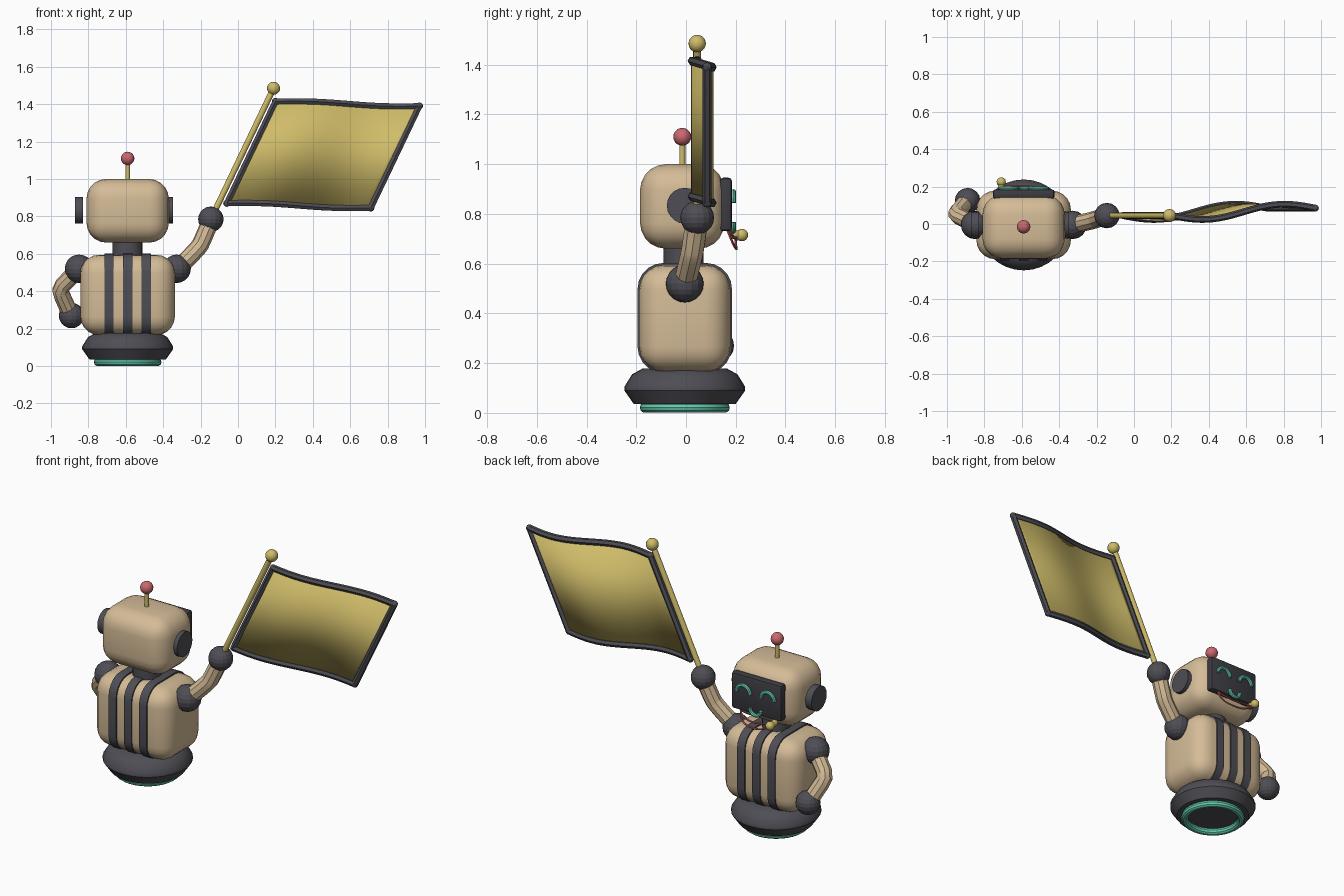
import bpy, bmesh, math
from mathutils import Vector

cube = bpy.data.objects.get("Cube")
if cube:
    bpy.data.objects.remove(cube, do_unlink=True)


def material(name, rgb):
    m = bpy.data.materials.new(name)
    m.use_nodes = True
    m.diffuse_color = (*rgb, 1)
    m.node_tree.nodes["Principled BSDF"].inputs["Base Color"].default_value = (*rgb, 1)
    return m


TAN = material("tan", (0.66, 0.50, 0.31))
DARK = material("dark grey", (0.075, 0.075, 0.09))
SCREEN = material("screen black", (0.045, 0.045, 0.055))
GOLD = material("gold", (0.62, 0.50, 0.14))
RED = material("red", (0.60, 0.14, 0.16))
TEAL = material("teal", (0.13, 0.60, 0.43))
CX = -0.59  # body axis


def finish(name, mat, smooth=True):
    ob = bpy.context.object
    ob.name = ob.data.name = name
    ob.data.materials.clear()
    ob.data.materials.append(mat)
    if smooth:
        bpy.ops.object.shade_smooth_by_angle(angle=math.radians(35))
    return ob


def ball(name, mat, loc, r, seg=16, rings=10, smooth=True):
    bpy.ops.mesh.primitive_uv_sphere_add(segments=seg, ring_count=rings, radius=r, location=loc)
    return finish(name, mat, smooth)


def rod(name, mat, a, b, r, sides=20):
    a, b = Vector(a), Vector(b)
    bpy.ops.mesh.primitive_cylinder_add(vertices=sides, radius=r, depth=(b - a).length,
                                        location=(a + b) / 2)
    bpy.context.object.rotation_euler = (b - a).to_track_quat("Z", "Y").to_euler()
    return finish(name, mat)


def box(name, mat, loc, size, bevel, segments=5, along_x=False):
    bpy.ops.mesh.primitive_cube_add(size=1, location=loc)
    ob = bpy.context.object
    bm = bmesh.new()
    bm.from_mesh(ob.data)
    for v in bm.verts:
        v.co = Vector(c * s for c, s in zip(v.co, size))
    edges = [e for e in bm.edges
             if not along_x or abs(e.verts[0].co.x - e.verts[1].co.x) > 1e-4]
    bmesh.ops.bevel(bm, geom=edges, offset=bevel, segments=segments, profile=0.5,
                    affect="EDGES", clamp_overlap=True)
    bm.to_mesh(ob.data)
    bm.free()
    return finish(name, mat)


def tube(name, mat, points, r, res=3, smooth_path=False):
    cu = bpy.data.curves.new(name, "CURVE")
    cu.dimensions = "3D"
    cu.bevel_depth, cu.bevel_resolution, cu.use_fill_caps = r, res, True
    sp = cu.splines.new("NURBS" if smooth_path else "POLY")
    sp.points.add(len(points) - 1)
    for p, co in zip(sp.points, points):
        p.co = (*co, 1)
    if smooth_path:
        sp.order_u, sp.use_endpoint_u, sp.resolution_u = 3, True, 6
    ob = bpy.data.objects.new(name, cu)
    bpy.context.collection.objects.link(ob)
    bpy.ops.object.select_all(action="DESELECT")
    ob.select_set(True)
    bpy.context.view_layer.objects.active = ob
    bpy.ops.object.convert(target="MESH")
    return finish(name, mat)


def lathe(name, mat, profile, steps=32):
    bm = bmesh.new()
    vs = [bm.verts.new((r, 0, z)) for r, z in profile]
    es = [bm.edges.new(p) for p in zip(vs, vs[1:])]
    bmesh.ops.spin(bm, geom=vs + es, cent=(0, 0, 0), axis=(0, 0, 1),
                   angle=math.tau, steps=steps)
    bmesh.ops.remove_doubles(bm, verts=bm.verts, dist=1e-4)
    bmesh.ops.recalc_face_normals(bm, faces=bm.faces)
    me = bpy.data.meshes.new(name)
    bm.to_mesh(me)
    bm.free()
    ob = bpy.data.objects.new(name, me)
    ob.location = (CX, -0.005, 0)
    bpy.context.collection.objects.link(ob)
    bpy.ops.object.select_all(action="DESELECT")
    ob.select_set(True)
    bpy.context.view_layer.objects.active = ob
    return finish(name, mat)


# Hover base with glowing ring underneath
lathe("base", DARK, [(0, 0.03), (0.205, 0.036), (0.243, 0.09), (0.243, 0.105),
                     (0.212, 0.155), (0.17, 0.178), (0, 0.178)])
bpy.ops.mesh.primitive_torus_add(major_radius=0.16, minor_radius=0.021, major_segments=32,
                                 minor_segments=10, location=(CX, -0.005, 0.021))
finish("base_ring", TEAL)

# Torso with three wrapping stripes
box("torso", TAN, (CX, -0.005, 0.38), (0.505, 0.366, 0.43), 0.1)
for i in (-1, 0, 1):
    box(f"torso_stripe_{i + 2}", DARK, (CX + 0.1 * i, -0.005, 0.382),
        (0.05, 0.38, 0.442), 0.105, along_x=True)

# Neck, head, ears and antenna
rod("neck", DARK, (CX, -0.01, 0.57), (CX, -0.01, 0.69), 0.08)
box("head", TAN, (CX, -0.015, 0.83), (0.44, 0.34, 0.34), 0.105)
rod("right_ear", DARK, (-0.872, -0.005, 0.833), (-0.83, -0.005, 0.833), 0.072)
rod("left_ear", DARK, (-0.40, -0.005, 0.833), (-0.347, -0.005, 0.833), 0.072)
rod("antenna_stem", GOLD, (CX, -0.015, 0.98), (CX, -0.015, 1.09), 0.012, 12)
ball("antenna_ball", RED, (CX, -0.015, 1.11), 0.036)

# Face screen with smiling eyes and mouth
box("face_screen", SCREEN, (CX, 0.16, 0.838), (0.33, 0.05, 0.215), 0.014, 2)


def arc(name, x, z, r, sign):
    pts = [(x + r * math.cos(t * math.pi / 12), 0.19, z + sign * r * math.sin(t * math.pi / 12))
           for t in range(13)]
    tube(name, TEAL, pts, 0.011, 2)


arc("right_eye", CX - 0.08, 0.845, 0.044, 1)
arc("left_eye", CX + 0.08, 0.845, 0.044, 1)
arc("mouth", CX, 0.767, 0.036, -1)

# Whistle on a lanyard
rod("whistle_body", GOLD, (-0.71, 0.175, 0.718), (-0.71, 0.225, 0.715), 0.018, 12)
ball("whistle_end", GOLD, (-0.71, 0.225, 0.715), 0.025, 12, 8)
for i, sag in enumerate((0.655, 0.69)):
    tube(f"lanyard_{i + 1}", RED, [(-0.48, 0.165, 0.74), (-0.485, 0.19, sag + 0.02),
                                   (-0.58, 0.205, sag), (-0.66, 0.2, sag + 0.015),
                                   (-0.71, 0.2, 0.705)], 0.005, 1, True)

# Arms with ball joints
tube("right_arm", TAN, [(-0.85, 0, 0.52), (-0.935, 0.04, 0.435), (-0.95, 0.055, 0.405),
                        (-0.94, 0.07, 0.375), (-0.893, 0.125, 0.27)], 0.045)
tube("left_arm", TAN, [(-0.325, -0.005, 0.52), (-0.215, 0.02, 0.625),
                       (-0.19, 0.03, 0.67), (-0.143, 0.045, 0.787)], 0.047, 3, True)
for side, shoulder, hand in (("right", (-0.85, -0.005, 0.52), (-0.89, 0.125, 0.27)),
                             ("left", (-0.328, -0.005, 0.52), (-0.145, 0.045, 0.785))):
    ball(side + "_shoulder", DARK, shoulder, 0.076, smooth=False)
    ball(side + "_hand", DARK, hand, 0.068, smooth=False)

# Flag pole
rod("flag_pole", GOLD, (-0.145, 0.045, 0.785), (0.19, 0.045, 1.485), 0.016, 12)
ball("pole_finial", GOLD, (0.19, 0.045, 1.485), 0.035)


# Waving flag: u runs away from the pole, v runs up it
def flag_point(u, v):
    wave = math.sin(math.tau * u)
    return Vector((-0.06 + 0.77 * u + 0.26 * v,
                   0.045 + 0.04 * u - 0.03 * wave,
                   0.87 - 0.025 * u + 0.545 * v + 0.006 * wave))


N = 24
bm = bmesh.new()
rows = [[bm.verts.new(flag_point(i / N, v)) for i in range(N + 1)] for v in (0, 1)]
for i in range(N):
    bm.faces.new((rows[0][i], rows[0][i + 1], rows[1][i + 1], rows[1][i]))
mesh = bpy.data.meshes.new("flag_cloth")
bm.to_mesh(mesh)
bm.free()
cloth = bpy.data.objects.new("flag_cloth", mesh)
bpy.context.collection.objects.link(cloth)
bpy.ops.object.select_all(action="DESELECT")
cloth.select_set(True)
bpy.context.view_layer.objects.active = cloth
finish("flag_cloth", GOLD)
solid = cloth.modifiers.new("thickness", "SOLIDIFY")
solid.thickness, solid.offset = 0.01, 0

# Flag border
for name, v in (("bottom", 0), ("top", 1)):
    tube(f"flag_{name}_border", DARK, [flag_point(i / N, v) for i in range(N + 1)], 0.018, 1)
for name, u in (("inner", 0), ("outer", 1)):
    tube(f"flag_{name}_border", DARK, [flag_point(u, 0), flag_point(u, 1)], 0.018, 1)
    for v in (0, 1):
        ball(f"flag_{name}_corner_{v + 1}", DARK, flag_point(u, v), 0.019, 8, 6)
